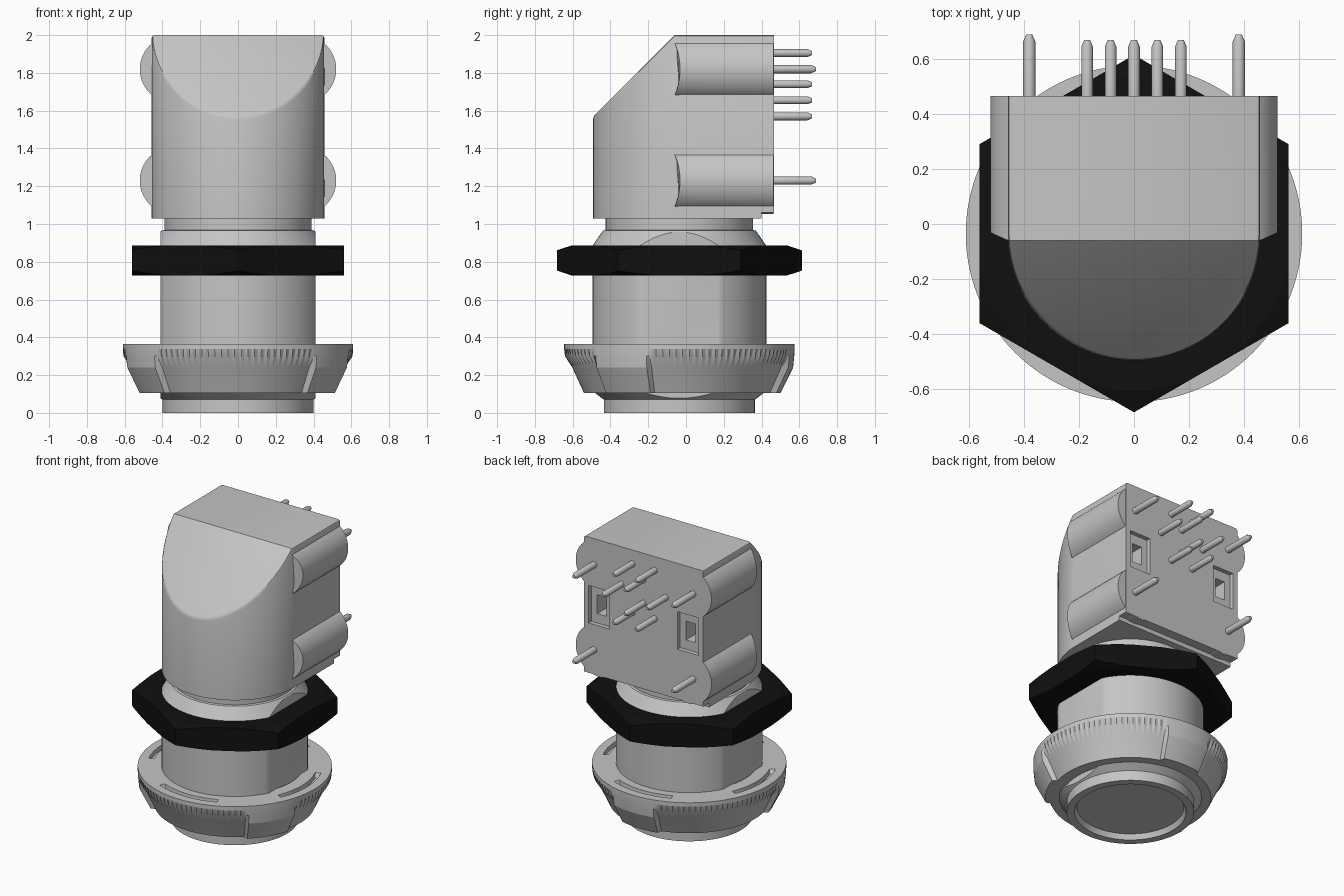
import bpy, bmesh, math
from mathutils import Vector

if "Cube" in bpy.data.objects:
    bpy.data.objects.remove(bpy.data.objects["Cube"])

CY = -0.035          # y of the main axis
BACK = 0.465         # y of the rear face


def material(name, rgb):
    m = bpy.data.materials.new(name)
    m.use_nodes = True
    m.diffuse_color = (*rgb, 1)
    m.node_tree.nodes["Principled BSDF"].inputs["Base Color"].default_value = (*rgb, 1)
    return m


GREY = material("light grey", (0.56, 0.56, 0.56))
BLACK = material("black", (0.005, 0.005, 0.005))


def finish(name, bm, mat=GREY):
    bmesh.ops.recalc_face_normals(bm, faces=bm.faces)
    me = bpy.data.meshes.new(name)
    bm.to_mesh(me)
    bm.free()
    me.materials.append(mat)
    ob = bpy.data.objects.new(name, me)
    bpy.context.collection.objects.link(ob)
    return ob


def activate(ob):
    bpy.ops.object.select_all(action='DESELECT')
    ob.select_set(True)
    bpy.context.view_layer.objects.active = ob


def smooth(ob, angle=30):
    activate(ob)
    bpy.ops.object.shade_smooth_by_angle(angle=math.radians(angle))


def boolean(ob, cutter, operation='DIFFERENCE'):
    """Apply a boolean and throw the cutter away."""
    mod = ob.modifiers.new("cut", 'BOOLEAN')
    mod.operation, mod.object, mod.solver = operation, cutter, 'EXACT'
    activate(ob)
    bpy.ops.object.modifier_apply(modifier=mod.name)
    bpy.data.objects.remove(cutter)


def box(name, x0, x1, y0, y1, z0, z1):
    bm = bmesh.new()
    bmesh.ops.create_cube(bm, size=1)
    for v in bm.verts:
        v.co = ((x0 + x1) / 2 + v.co.x * (x1 - x0), (y0 + y1) / 2 + v.co.y * (y1 - y0),
                (z0 + z1) / 2 + v.co.z * (z1 - z0))
    return finish(name, bm)


def revolve(name, rows, steps, mat=GREY, closed=False):
    """Turn rows of (radius, z) around the main axis; rows may be a function of the step."""
    bm = bmesh.new()
    rings = []
    for i in range(steps):
        a = 2 * math.pi * i / steps
        pts = rows(i) if callable(rows) else rows
        rings.append([bm.verts.new((r * math.cos(a), CY + r * math.sin(a), z)) for r, z in pts])
    n = len(rings[0])
    for i in range(steps):
        p, q = rings[i], rings[(i + 1) % steps]
        for j in range(n if closed else n - 1):
            k = (j + 1) % n
            bm.faces.new((p[j], q[j], q[k], p[k]))
    if not closed:
        bm.faces.new([r[0] for r in rings])
        bm.faces.new([r[-1] for r in rings])
    return finish(name, bm, mat)


# Threaded barrel with a recessed mouth, shoulder cone, neck and two side flats
barrel = revolve("barrel", [(0.335, 0.035), (0.35, 0), (0.40, 0), (0.40, 0.07), (0.46, 0.115),
                            (0.46, 0.885), (0.405, 0.965), (0.39, 0.968), (0.39, 1.05)], 96)
boolean(barrel, box("flats", -0.41, 0.41, -1, 1, -1, 2), 'INTERSECT')
smooth(barrel)

# Flange ring: toothed rim, three raised grip pads and four curved slots on top
STEPS = 216


def ring_rows(i):
    deg = 360 * i / STEPS
    pad = abs((deg - 89 + 60) % 120 - 60) < 16
    slot = abs((deg + 45) % 90 - 45) < 23
    tooth = 0.606 if i % 2 else 0.594
    zs = 0.335 if slot else 0.365
    return [(0.43, 0.365), (0.515, 0.365), (0.517, zs), (0.55, zs), (0.552, 0.365),
            (0.61, 0.365), (0.61, 0.338),
            (0.608 if pad else tooth, 0.30), (0.602 if pad else 0.567, 0.24),
            (0.535 if pad else 0.505, 0.105), (0.43, 0.105)]


smooth(revolve("flange_ring", ring_rows, STEPS, closed=True), 20)

# Hexagonal lock nut with chamfered corners
bm = bmesh.new()
hexa = [bm.verts.new((0.648 * math.cos(math.radians(90 + 60 * k)),
                      CY + 0.648 * math.sin(math.radians(90 + 60 * k)), 0.727)) for k in range(6)]
base = bm.faces.new(hexa)
up = bmesh.ops.extrude_face_region(bm, geom=[base])["geom"]
bmesh.ops.translate(bm, vec=(0, 0, 0.16), verts=[g for g in up if isinstance(g, bmesh.types.BMVert)])
nut = finish("lock_nut", bm, BLACK)
boolean(nut, revolve("chamfer", [(0.565, 0.72), (0.565, 0.726), (0.66, 0.757),
                                 (0.66, 0.857), (0.565, 0.888), (0.565, 0.9)], 96, BLACK), 'INTERSECT')
smooth(nut, 15)

# Angled housing: round front, square back, sloping top front
R = 0.457
outline = [(R, BACK)]
outline += [(R * math.cos(a), CY - R * math.sin(a)) for a in (math.pi * k / 32 for k in range(33))]
outline += [(-R, BACK)]
bm = bmesh.new()
base = bm.faces.new([bm.verts.new((x, y, 1.03)) for x, y in outline])
up = bmesh.ops.extrude_face_region(bm, geom=[base])["geom"]
bmesh.ops.translate(bm, vec=(0, 0, 0.97), verts=[g for g in up if isinstance(g, bmesh.types.BMVert)])
slope = Vector((0, -1, 1)).normalized()
cut = bmesh.ops.bisect_plane(bm, geom=bm.verts[:] + bm.edges[:] + bm.faces[:],
                             plane_co=(0, -0.06, 2), plane_no=slope, clear_outer=True)
rim = [g for g in cut["geom_cut"] if isinstance(g, bmesh.types.BMEdge)]
bmesh.ops.contextual_create(bm, geom=rim)
bmesh.ops.recalc_face_normals(bm, faces=bm.faces)
soft = [e for e in bm.edges if len(e.link_faces) == 2
        and sum(f.normal.z > 0.5 for f in e.link_faces) == 1
        and not all(v.co.y > BACK - 0.001 for v in e.verts)]
bmesh.ops.bevel(bm, geom=soft, offset=0.014, segments=2, profile=0.5, affect='EDGES')
housing = finish("housing", bm)
boolean(housing, box("rear_step", -1, 1, 0.40, 1, 0.9, 1.06))

# Rounded side lugs running to the back
lugs = []
for side, sx in (("left", 1), ("right", -1)):
    for level, z in (("upper", 1.82), ("lower", 1.23)):
        bm = bmesh.new()
        rows = []
        for y in (-0.06, BACK - 0.001):
            row = []
            for k in range(64):
                a = 2 * math.pi * k / 64
                x = 0.342 + 0.178 * math.cos(a)
                shift = max(0, x - 0.457) * 0.45 if y < 0 else 0
                row.append(bm.verts.new((sx * x, y + shift, z + 0.178 * math.sin(a))))
            rows.append(row)
        for k in range(64):
            j = (k + 1) % 64
            bm.faces.new((rows[0][k], rows[0][j], rows[1][j], rows[1][k]))
        for row in rows:
            bm.faces.new(row)
        lugs.append(finish(f"{side}_{level}_lug", bm))

# Stepped latch pockets in the rear face
for sx in (1, -1):
    for w, h, depth in ((0.08, 0.13, 0.03), (0.036, 0.065, 0.14)):
        for part in [housing] + lugs:
            boolean(part, box("pocket", sx * 0.34 - w, sx * 0.34 + w, BACK - depth, 0.6,
                              1.535 - h, 1.535 + h))
for part in [housing] + lugs:
    smooth(part)


# Contact and mounting pins with tapered tips
def pin(name, x, z, tip, r):
    bm = bmesh.new()
    rings = []
    for y, rad in ((BACK - 0.02, r), (tip - 0.025, r), (tip, r * 0.5)):
        rings.append([bm.verts.new((x + rad * math.cos(math.pi * k / 10), y,
                                    z + rad * math.sin(math.pi * k / 10))) for k in range(20)])
    for p, q in zip(rings, rings[1:]):
        for k in range(20):
            j = (k + 1) % 20
            bm.faces.new((p[k], p[j], q[j], q[k]))
    bm.faces.new(rings[0])
    bm.faces.new(rings[-1])
    smooth(finish(name, bm))


contacts = [(0, 1.82), (0, 1.655)]
for s in (1, -1):
    contacts += [(s * 0.17, 1.74), (s * 0.085, 1.905), (s * 0.085, 1.57)]
for i, (x, z) in enumerate(contacts):
    pin(f"contact_pin_{i + 1}", x, z, 0.668, 0.021)
for side, x in (("left", 0.38), ("right", -0.38)):
    for level, z in (("upper", 1.82), ("lower", 1.23)):
        pin(f"{side}_{level}_mounting_pin", x, z, 0.687, 0.022)
